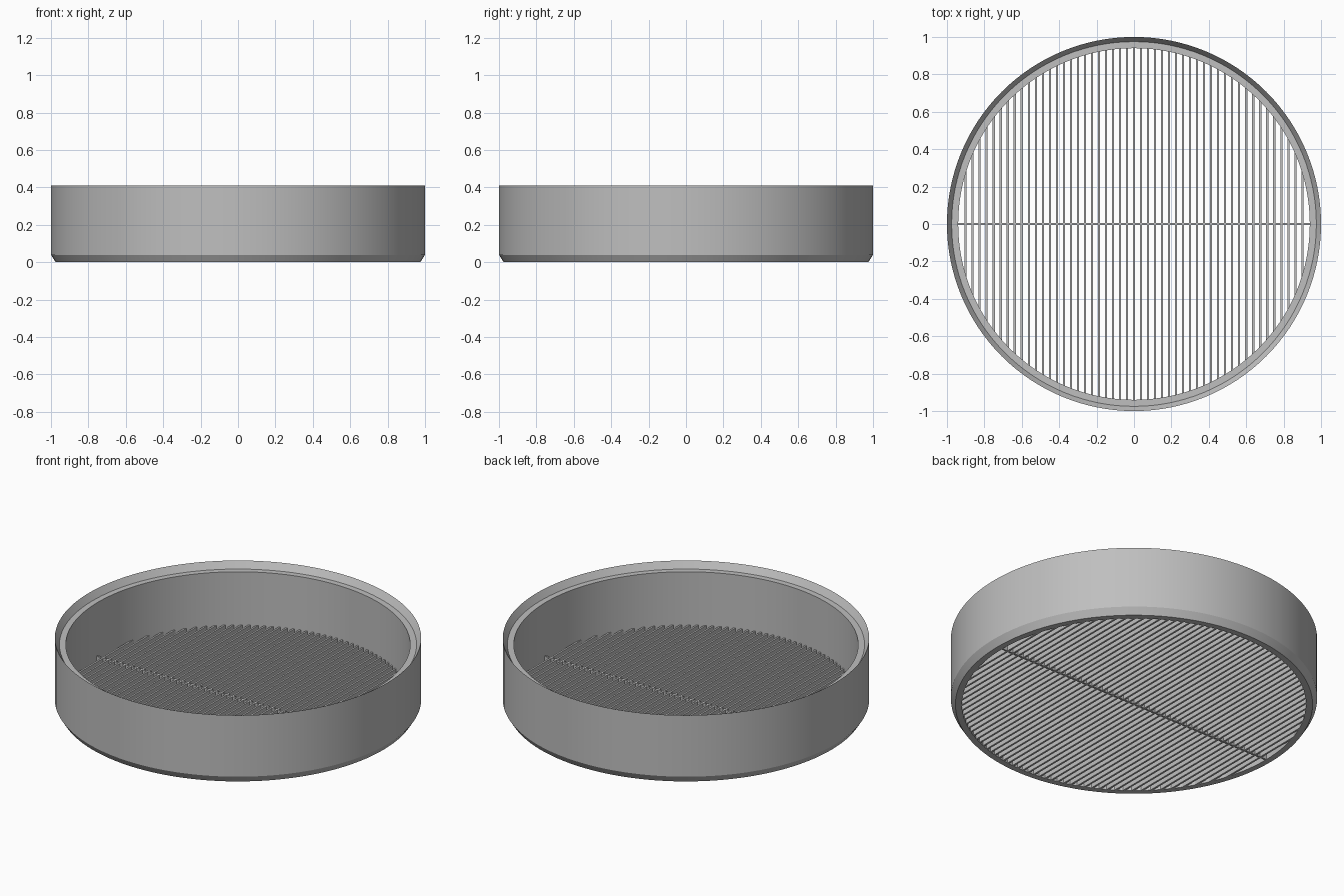
import bpy
import bmesh
from math import cos, sin, tau, sqrt, radians

cube = bpy.data.objects.get("Cube")
if cube:
    bpy.data.objects.remove(cube, do_unlink=True)

SEGMENTS = 128
BAR_WIDTH = 0.011
BAR_HEIGHT = 0.05
SPACING = 0.0375
REACH = 0.95          # bar ends sit inside the rim wall

grey = bpy.data.materials.new("plain_grey")
grey.use_nodes = True
colour = (0.52, 0.52, 0.52, 1)
grey.diffuse_color = colour
grey.node_tree.nodes["Principled BSDF"].inputs["Base Color"].default_value = colour


def add_object(name, bm):
    bmesh.ops.recalc_face_normals(bm, faces=bm.faces)
    mesh = bpy.data.meshes.new(name)
    bm.to_mesh(mesh)
    bm.free()
    mesh.materials.append(grey)
    obj = bpy.data.objects.new(name, mesh)
    bpy.context.collection.objects.link(obj)
    return obj


def add_box(bm, centre, size):
    verts = bmesh.ops.create_cube(bm, size=1)["verts"]
    bmesh.ops.scale(bm, vec=size, verts=verts)
    bmesh.ops.translate(bm, vec=centre, verts=verts)


# Rim: closed profile turned round z, bevelled foot and matching stacking seat
profile = [(0.94, 0), (0.975, 0), (1, 0.04), (1, 0.41), (0.975, 0.37), (0.94, 0.37)]
bm = bmesh.new()
rings = []
for i in range(SEGMENTS):
    a = tau * i / SEGMENTS
    rings.append([bm.verts.new((r * cos(a), r * sin(a), z)) for r, z in profile])
for i, ring in enumerate(rings):
    following = rings[(i + 1) % SEGMENTS]
    for j in range(len(profile)):
        k = (j + 1) % len(profile)
        bm.faces.new((ring[j], following[j], following[k], ring[k]))
rim = add_object("rim", bm)
bpy.ops.object.select_all(action="DESELECT")
rim.select_set(True)
bpy.context.view_layer.objects.active = rim
bpy.ops.object.shade_smooth_by_angle(angle=radians(20))

# Sieve bars: parallel slats trimmed to the circle
bm = bmesh.new()
for i in range(-24, 25):
    x = i * SPACING
    length = 2 * sqrt(REACH ** 2 - x ** 2)
    add_box(bm, (x, 0, BAR_HEIGHT / 2), (BAR_WIDTH, length, BAR_HEIGHT))
add_object("sieve_bars", bm)

# Cross brace through the middle
bm = bmesh.new()
add_box(bm, (0, 0, BAR_HEIGHT / 2), (2 * REACH, BAR_WIDTH, BAR_HEIGHT))
add_object("cross_brace", bm)
